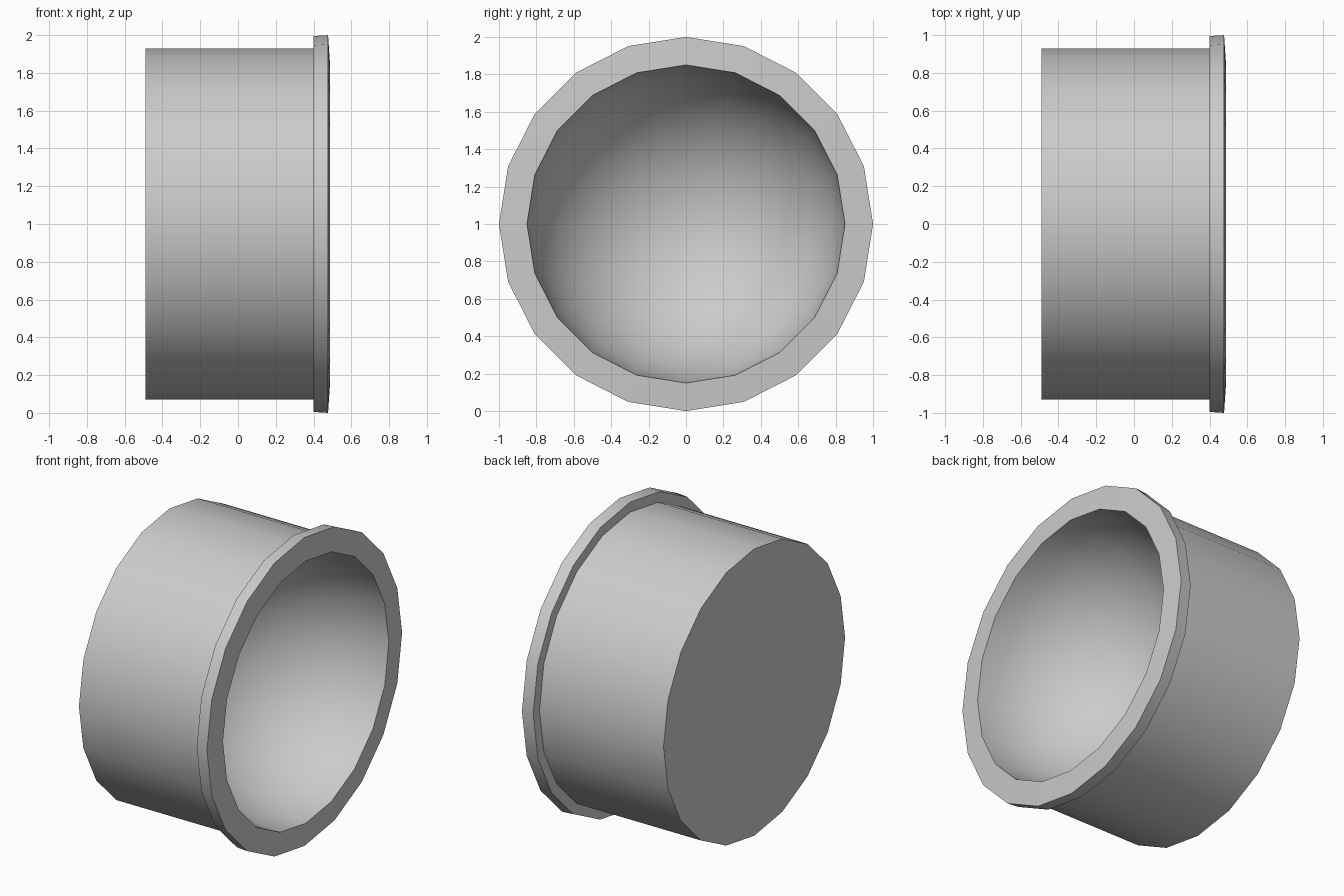
import bpy, bmesh, math
from mathutils import Vector

if "Cube" in bpy.data.objects:
    bpy.data.objects.remove(bpy.data.objects["Cube"])

SIDES = 20
BOWL_R = 0.85
RIM_X = 0.487

# Profile as (x, radius): outer wall, flange, then hemispherical hollow
profile = [(-0.49, 0.93), (0.40, 0.93), (0.40, 0.995), (0.477, 1.0)]
rings = SIDES // 2
for i in range(rings + 1):
    a = math.pi / 2 * i / rings
    profile.append((RIM_X - BOWL_R * math.sin(a), BOWL_R * math.cos(a)))

# Revolve the profile around the x axis
bm = bmesh.new()
verts = [bm.verts.new((x, 0, r)) for x, r in profile]
edges = [bm.edges.new(pair) for pair in zip(verts, verts[1:])]
bmesh.ops.spin(bm, geom=verts + edges, cent=Vector((0, 0, 0)), axis=Vector((1, 0, 0)),
               angle=2 * math.pi, steps=SIDES, use_duplicate=False)
bmesh.ops.remove_doubles(bm, verts=bm.verts[:], dist=1e-4)

# Flat closed back
bmesh.ops.holes_fill(bm, edges=[e for e in bm.edges if e.is_boundary], sides=0)
bmesh.ops.recalc_face_normals(bm, faces=bm.faces[:])
bmesh.ops.translate(bm, verts=bm.verts[:], vec=(0, 0, 1))

mesh = bpy.data.meshes.new("flanged_cup")
bm.to_mesh(mesh)
bm.free()
cup = bpy.data.objects.new("flanged_cup", mesh)
bpy.context.collection.objects.link(cup)

# Smooth round walls, keep rims crisp
bpy.context.view_layer.objects.active = cup
cup.select_set(True)
bpy.ops.object.shade_smooth_by_angle(angle=math.radians(30))
